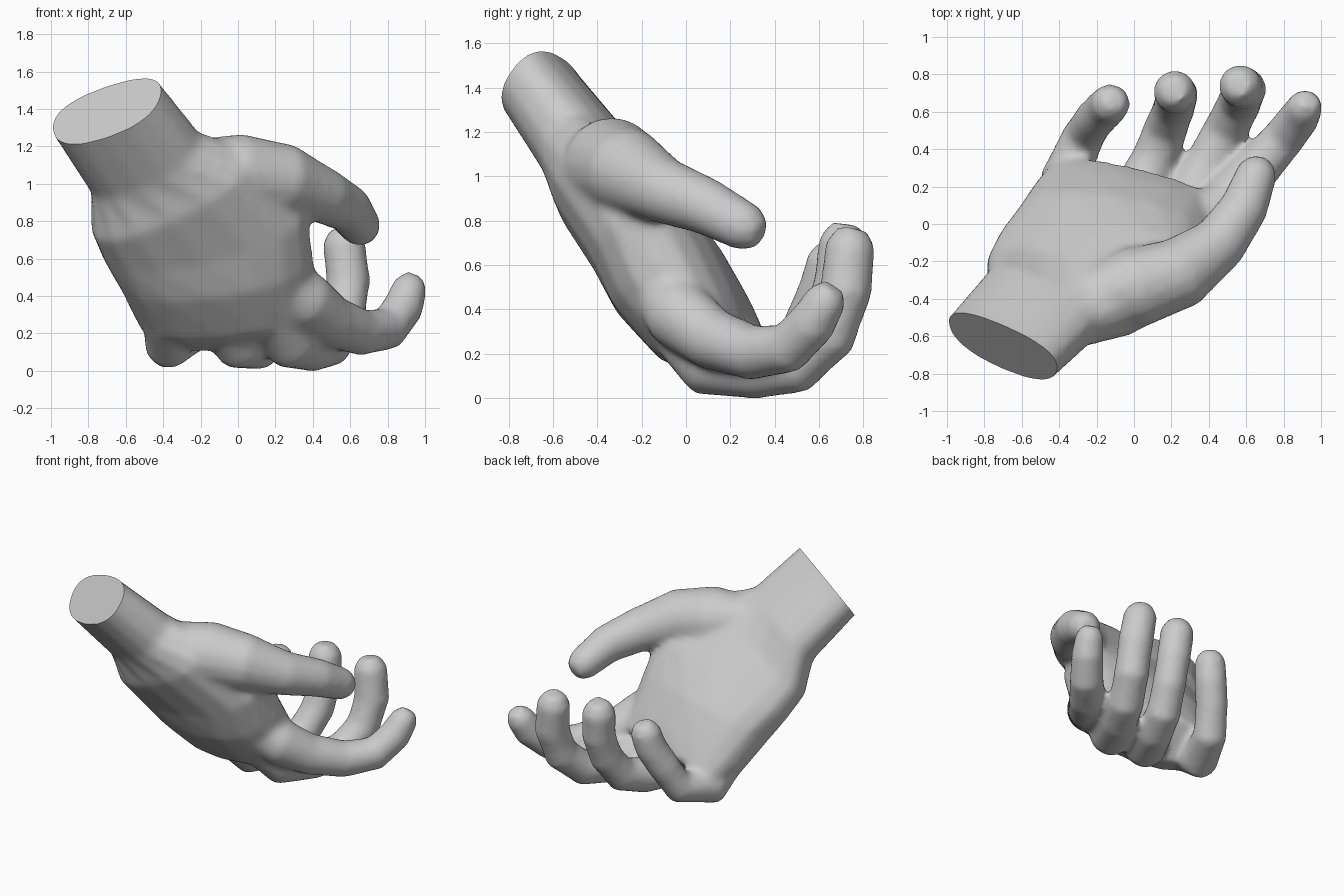
import bpy, bmesh, math
from mathutils import Vector

cube = bpy.data.objects.get("Cube")
if cube:
    bpy.data.objects.remove(cube, do_unlink=True)

SIDES = 16
bm = bmesh.new()


def spow(v, e):
    return math.copysign(abs(v) ** e, v)


def ring(center, across, up, palmar, dorsal, square=1.0):
    # closed cross-section; the two halves may differ in thickness
    verts = []
    for i in range(SIDES):
        a = math.tau * i / SIDES
        c, s = spow(math.cos(a), square), spow(math.sin(a), square)
        verts.append(bm.verts.new(center + across * c + up * s * (palmar if s > 0 else dorsal)))
    return verts


def loft(rings):
    faces = [bm.faces.new(rings[0]), bm.faces.new(rings[-1])]
    for r0, r1 in zip(rings, rings[1:]):
        for i in range(SIDES):
            j = (i + 1) % SIDES
            faces.append(bm.faces.new((r0[i], r0[j], r1[j], r1[i])))
    bmesh.ops.recalc_face_normals(bm, faces=faces)


def digit(path):
    # round tube through (x, y, z, radius) with a blunt rounded tip
    pts = [Vector(p[:3]) for p in path]
    radii = [p[3] for p in path]
    tip_dir = (pts[-1] - pts[-2]).normalized()
    pts.append(pts[-1] + tip_dir * radii[-1] * 0.65)
    radii.append(radii[-1] * 0.6)
    rings = []
    for i, (p, r) in enumerate(zip(pts, radii)):
        t = (pts[min(i + 1, len(pts) - 1)] - pts[max(i - 1, 0)]).normalized()
        up = Vector((-0.6, 0.5, 0.62)).cross(t).normalized()
        rings.append(ring(p, t.cross(up) * r, up, r, r))
    loft(rings)


# Palm and wrist: little-finger edge, thumb edge, palmar and dorsal thickness
forearm = Vector((-0.50, -0.49, 0.71))
palm = [
    ((-0.99, -0.51, 1.30), (-0.42, -0.78, 1.52), 0.15, 0.20),
    ((-0.79, -0.28, 1.00), (-0.20, -0.57, 1.24), 0.17, 0.23),
    ((-0.79, -0.20, 0.76), (0.08, -0.46, 1.16), 0.18, 0.28),
    ((-0.73, -0.08, 0.62), (0.37, -0.23, 0.87), 0.20, 0.31),
    ((-0.64, 0.03, 0.48), (0.40, -0.13, 0.62), 0.24, 0.31),
    ((-0.54, 0.19, 0.29), (0.43, 0.00, 0.39), 0.21, 0.27),
    ((-0.45, 0.31, 0.19), (0.46, 0.09, 0.27), 0.15, 0.17),
]
edges = [(Vector(a), Vector(b), p, d) for a, b, p, d in palm]
a, b, p, d = edges[0]
edges.insert(0, (a + forearm * 0.2, b + forearm * 0.2, p, d))
centres = [(e[0] + e[1]) / 2 for e in edges]
sections = []
for i, (a, b, p, d) in enumerate(edges):
    axis = centres[min(i + 1, len(edges) - 1)] - centres[max(i - 1, 0)]
    half = (b - a) / 2
    sections.append(ring(centres[i], half, half.cross(axis).normalized(), p, d, 0.85))
loft(sections)

# Thumb
digit([(-0.32, -0.42, 1.09, 0.14), (0.0, -0.34, 1.05, 0.22), (0.25, -0.26, 1.02, 0.195),
       (0.46, -0.10, 0.935, 0.15), (0.59, 0.09, 0.865, 0.13), (0.66, 0.28, 0.765, 0.11)])
# Index finger
digit([(0.20, -0.12, 0.50, 0.14), (0.36, -0.03, 0.375, 0.16), (0.50, 0.12, 0.265, 0.14),
       (0.66, 0.30, 0.205, 0.125), (0.80, 0.46, 0.225, 0.115), (0.885, 0.57, 0.34, 0.11),
       (0.92, 0.635, 0.45, 0.095)])
# Middle finger
digit([(0.20, -0.02, 0.30, 0.14), (0.28, 0.10, 0.155, 0.15), (0.40, 0.32, 0.125, 0.13),
       (0.49, 0.50, 0.14, 0.122), (0.565, 0.65, 0.28, 0.12), (0.59, 0.72, 0.48, 0.12),
       (0.565, 0.74, 0.69, 0.115)])
# Ring finger
digit([(-0.06, 0.0, 0.30, 0.14), (0.01, 0.13, 0.15, 0.15), (0.11, 0.35, 0.13, 0.125),
       (0.17, 0.51, 0.18, 0.12), (0.215, 0.625, 0.34, 0.115), (0.23, 0.69, 0.52, 0.115),
       (0.215, 0.71, 0.71, 0.115)])
# Little finger
digit([(-0.38, 0.08, 0.27, 0.13), (-0.37, 0.24, 0.14, 0.135), (-0.27, 0.47, 0.19, 0.115),
       (-0.21, 0.56, 0.36, 0.11), (-0.15, 0.62, 0.50, 0.11), (-0.12, 0.65, 0.63, 0.105)])

mesh = bpy.data.meshes.new("hand")
bm.to_mesh(mesh)
bm.free()
hand = bpy.data.objects.new("hand", mesh)
bpy.context.scene.collection.objects.link(hand)

# Fuse the parts into one skin
fuse = hand.modifiers.new("fuse", 'REMESH')
fuse.mode = 'VOXEL'
fuse.voxel_size = 0.022
soften = hand.modifiers.new("soften", 'SMOOTH')
soften.factor = 0.5
soften.iterations = 11
bpy.context.view_layer.update()
evaluated = hand.evaluated_get(bpy.context.evaluated_depsgraph_get())
skin = bpy.data.meshes.new_from_object(evaluated)
hand.modifiers.clear()
hand.data = skin
bpy.data.meshes.remove(mesh)
skin.name = "hand"

# Cut the wrist flat and close it
bm = bmesh.new()
bm.from_mesh(skin)
bmesh.ops.bisect_plane(bm, geom=bm.verts[:] + bm.edges[:] + bm.faces[:],
                       plane_co=(-0.705, -0.64, 1.40),
                       plane_no=(-0.48, -0.67, 0.57), clear_outer=True)
bmesh.ops.holes_fill(bm, edges=[e for e in bm.edges if e.is_boundary], sides=0)
bmesh.ops.recalc_face_normals(bm, faces=bm.faces[:])
bm.to_mesh(skin)
bm.free()

# Plain grey
grey = bpy.data.materials.new("plain grey")
grey.use_nodes = True
colour = (0.6, 0.6, 0.6, 1.0)
grey.diffuse_color = colour
grey.node_tree.nodes["Principled BSDF"].inputs["Base Color"].default_value = colour
skin.materials.clear()
skin.materials.append(grey)

bpy.ops.object.select_all(action='DESELECT')
hand.select_set(True)
bpy.context.view_layer.objects.active = hand
bpy.ops.object.shade_smooth_by_angle(angle=math.radians(50))
